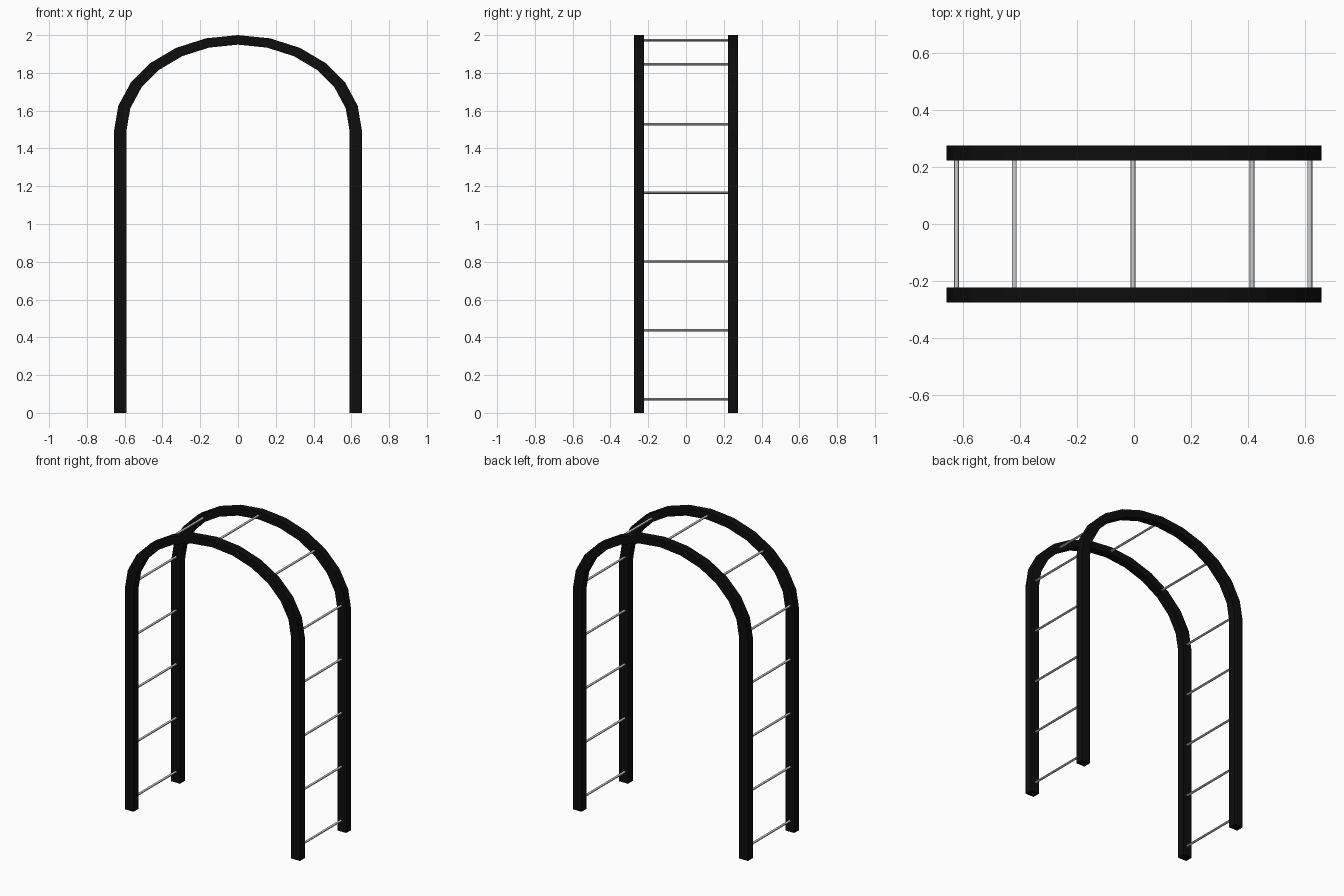
import bpy, bmesh
from math import sin, cos, pi

if "Cube" in bpy.data.objects:
    bpy.data.objects.remove(bpy.data.objects["Cube"])

HALF_W, RISE, SPRING = 0.656, 0.505, 1.495   # outer arch half width, rise, spring height
INNER = 0.90                                 # inner outline as a share of the outer one
RAIL_Y, RAIL_T = 0.248, 0.053                # rail centre and depth
STEPS = 12

black = bpy.data.materials.new("black_paint")
black.diffuse_color = (0.004, 0.004, 0.004, 1)
black.use_nodes = True
black.node_tree.nodes["Principled BSDF"].inputs["Base Color"].default_value = black.diffuse_color


def arch_point(angle, share):
    return HALF_W * share * cos(angle), SPRING + RISE * share * sin(angle)


def outline(share):
    pts = [arch_point(pi * i / STEPS, share) for i in range(STEPS + 1)]
    return [(pts[0][0], 0)] + pts + [(pts[-1][0], 0)]


def finish(name, bm):
    bmesh.ops.recalc_face_normals(bm, faces=bm.faces)
    mesh = bpy.data.meshes.new(name)
    bm.to_mesh(mesh)
    bm.free()
    obj = bpy.data.objects.new(name, mesh)
    bpy.context.collection.objects.link(obj)
    return obj


# Arched rail: square section swept up one leg, over the arch and down the other
def make_rail(name, y):
    bm = bmesh.new()
    rings = []
    for (ox, oz), (ix, iz) in zip(outline(1), outline(INNER)):
        a, b = y - RAIL_T / 2, y + RAIL_T / 2
        rings.append([bm.verts.new(p) for p in
                      ((ox, a, oz), (ox, b, oz), (ix, b, iz), (ix, a, iz))])
    for r, s in zip(rings, rings[1:]):
        for k in range(4):
            n = (k + 1) % 4
            bm.faces.new((r[k], r[n], s[n], s[k]))
    bm.faces.new(rings[0])
    bm.faces.new(rings[-1])
    finish(name, bm).data.materials.append(black)


# Thin cross bar between the two rails
def make_rung(name, x, z):
    bpy.ops.mesh.primitive_cylinder_add(vertices=12, radius=1, depth=1,
                                        location=(x, 0, z), rotation=(pi / 2, 0, 0))
    obj = bpy.context.object
    obj.name = name
    obj.scale = (0.0085, 0.0065, 2 * RAIL_Y)
    bpy.ops.object.transform_apply(location=False, rotation=True, scale=True)
    bpy.ops.object.shade_smooth_by_angle()


make_rail("front_rail", -RAIL_Y)
make_rail("back_rail", RAIL_Y)

RUNG_X = -0.003   # the rungs sit very slightly off centre
for side, sx in (("left", -1), ("right", 1)):
    for i in range(4):
        make_rung(f"{side}_leg_rung_{i + 1}", sx * 0.619 + RUNG_X, 0.073 + 0.3645 * i)
    make_rung(f"{side}_spring_rung", sx * 0.618 + RUNG_X, 1.528)
    make_rung(f"{side}_arch_rung", sx * 0.416 + RUNG_X, 1.846)
make_rung("top_rung", RUNG_X, 1.974)
